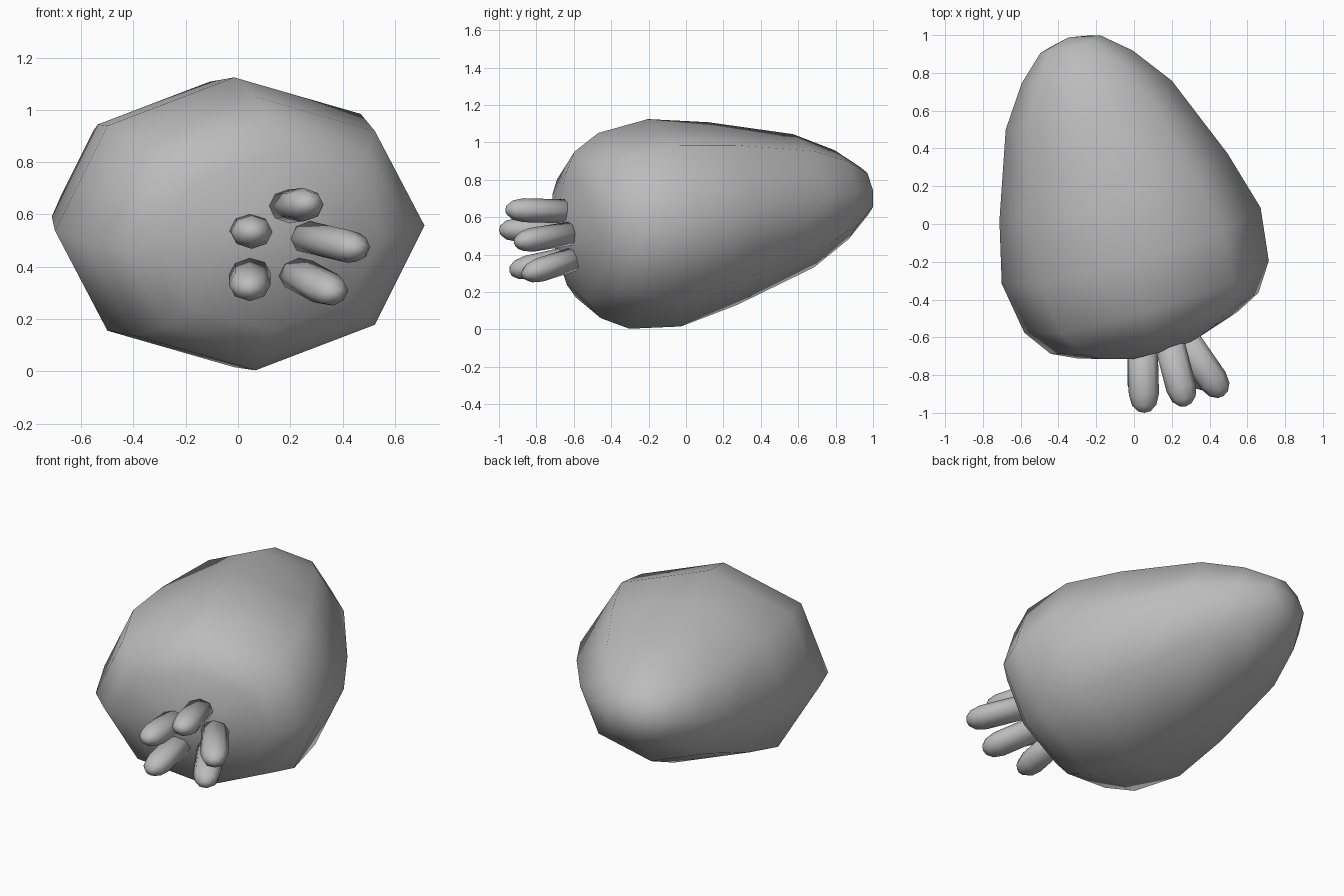
import bpy, bmesh, math
from mathutils import Vector

SIDES = 8

cube = bpy.data.objects.get("Cube")
if cube:
    bpy.data.objects.remove(cube, do_unlink=True)

grey = bpy.data.materials.new("plain grey")
grey.use_nodes = True
grey.diffuse_color = (0.5, 0.5, 0.5, 1)
grey.node_tree.nodes["Principled BSDF"].inputs["Base Color"].default_value = (0.5, 0.5, 0.5, 1)


def lathe(name, origin, axis, profile, squash):
    """Turn (distance, radius) pairs around an axis, flattened vertically."""
    axis = axis.normalized()
    up = Vector((0, -axis.z, axis.y)).normalized()
    if up.z < 0:
        up.negate()
    side = axis.cross(up)
    bm = bmesh.new()
    rings = []
    for dist, radius in profile:
        centre = origin + axis * dist
        if radius == 0:
            rings.append([bm.verts.new(centre)] * SIDES)
            continue
        ring = []
        for i in range(SIDES):
            a = math.tau * i / SIDES
            ring.append(bm.verts.new(
                centre + radius * (side * math.cos(a) + up * math.sin(a) * squash)))
        rings.append(ring)
    for r0, r1 in zip(rings, rings[1:]):
        for i in range(SIDES):
            j = (i + 1) % SIDES
            corners = list(dict.fromkeys((r0[i], r0[j], r1[j], r1[i])))
            bm.faces.new(corners).smooth = True
    bmesh.ops.recalc_face_normals(bm, faces=bm.faces)
    mesh = bpy.data.meshes.new(name)
    bm.to_mesh(mesh)
    bm.free()
    mesh.materials.append(grey)
    obj = bpy.data.objects.new(name, mesh)
    bpy.context.collection.objects.link(obj)


# Egg-shaped body, blunt at the front and tapering to the back
body_profile = [(-0.59, 0), (-0.565, 0.23), (-0.5, 0.44), (-0.434, 0.574),
                (-0.286, 0.675), (0, 0.715), (0.328, 0.63), (0.786, 0.459),
                (1.0, 0.307), (1.127, 0.166), (1.165, 0)]
lathe("body", Vector((-0.015, -0.115, 0.57)), Vector((-0.285, 0.945, 0.15)),
      body_profile, 0.785)

# Five stubby rounded fingers: base and tip of each
fingers = {
    "upper_inner_finger": ((0.045, -0.62, 0.54), (0.055, -1.0, 0.53)),
    "lower_inner_finger": ((0.045, -0.58, 0.39), (0.045, -0.945, 0.31)),
    "top_finger": ((0.18, -0.6, 0.63), (0.275, -0.965, 0.64)),
    "upper_outer_finger": ((0.24, -0.57, 0.52), (0.475, -0.91, 0.465)),
    "lower_outer_finger": ((0.21, -0.57, 0.385), (0.385, -0.87, 0.29)),
}
for name, (base, tip) in fingers.items():
    base, tip = Vector(base), Vector(tip)
    length = (tip - base).length
    r = 0.08
    profile = [(0, 0), (0, r), (length - 0.1, r), (length - 0.04, 0.8 * r),
               (length - 0.008, 0.4 * r), (length, 0)]
    lathe(name, base, tip - base, profile, 0.8)
